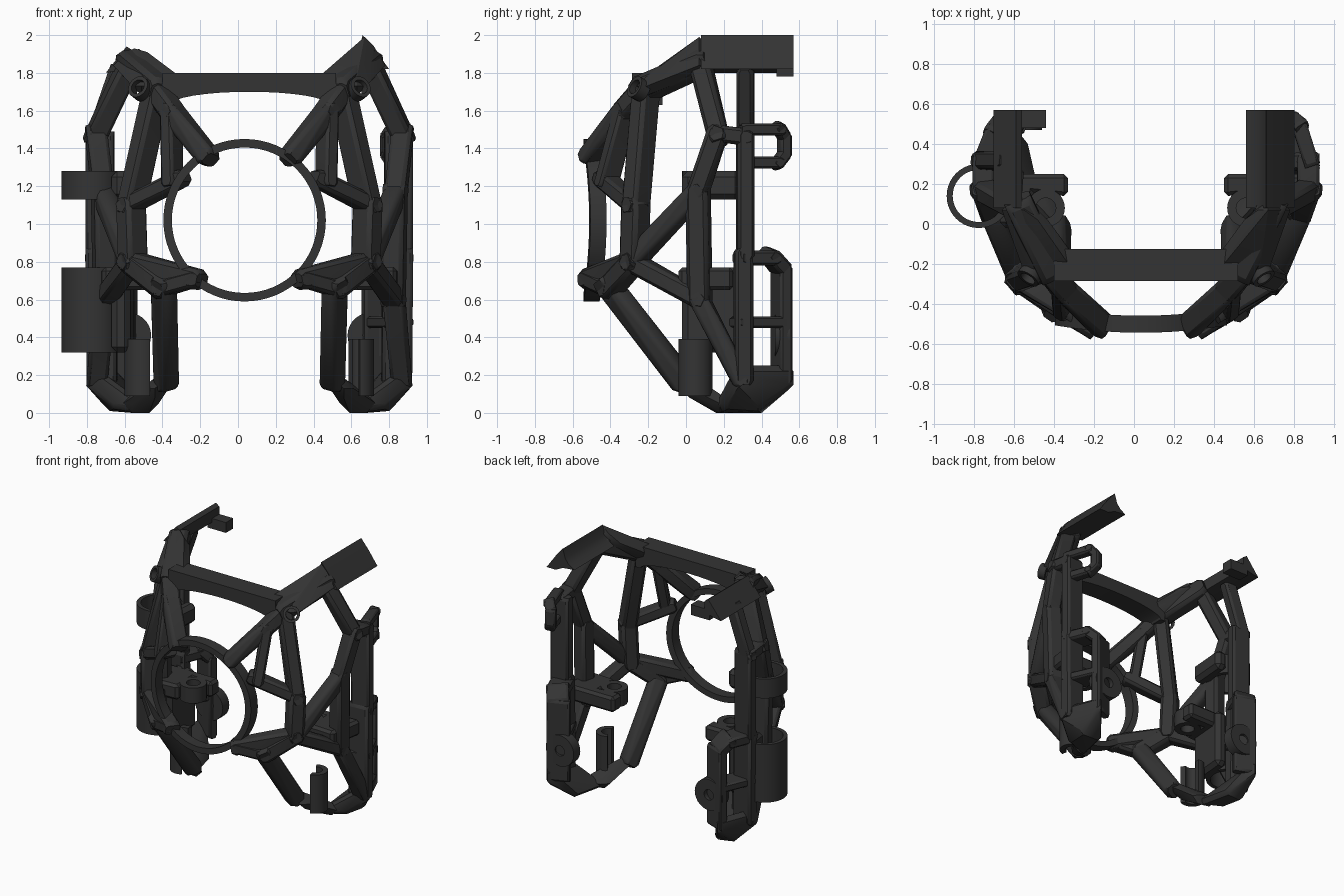
import bpy, bmesh, math
from mathutils import Vector

cube = bpy.data.objects.get("Cube")
if cube:
    bpy.data.objects.remove(cube, do_unlink=True)

MID = 0.06  # symmetry plane of the frame
mat = bpy.data.materials.new("charcoal plastic")
mat.use_nodes = True
COL = (0.034, 0.034, 0.034, 1)
mat.diffuse_color = COL
mat.node_tree.nodes["Principled BSDF"].inputs["Base Color"].default_value = COL


def finish(bm, name):
    bmesh.ops.recalc_face_normals(bm, faces=bm.faces[:])
    me = bpy.data.meshes.new(name)
    bm.to_mesh(me)
    bm.free()
    me.materials.append(mat)
    ob = bpy.data.objects.new(name, me)
    bpy.context.collection.objects.link(ob)
    bpy.ops.object.select_all(action='DESELECT')
    bpy.context.view_layer.objects.active = ob
    ob.select_set(True)
    bpy.ops.object.shade_smooth_by_angle(angle=math.radians(30))


def wrap(bm, points):
    """Add the convex hull of the points."""
    verts = [bm.verts.new(p) for p in points]
    res = bmesh.ops.convex_hull(bm, input=verts)
    junk = {g for g in res["geom_interior"] + res["geom_unused"] if isinstance(g, bmesh.types.BMVert)}
    bmesh.ops.delete(bm, geom=list(junk), context='VERTS')


def struts(name, paths, s=1):
    """Flat chamfered bars lying just under the cage skin.
    Each path: half width, depth, then (offset from the middle, y, z) points on the skin."""
    bm = bmesh.new()
    for w, d, *pts in paths:
        pts = [Vector((MID + s * u, y, z)) for u, y, z in pts]
        k = 0.35 * w
        loop = [(w - k, 0), (w, -k), (w, k - d), (w - k, -d)]
        loop += [(-i, j) for i, j in loop]
        for a, b in zip(pts, pts[1:]):
            t = (b - a).normalized()
            ends = []
            for p, way in ((a, -1), (b, 1)):
                n = Vector((p.x - MID, p.y - 0.25, 0))
                n = (n - t * n.dot(t)).normalized()
                side = t.cross(n)
                for shrink, reach in ((1, 0.15), (0.65, 0.65)):
                    ends += [p + side * i * shrink + n * j + t * way * reach * w for i, j in loop]
            wrap(bm, ends)
    finish(bm, name)


def chunk(name, r, pts, s=1):
    """Solid block with small chamfers at its corner points."""
    axes = [Vector(v) * r for v in ((1, 0, 0), (0, 1, 0), (0, 0, 1))]
    bm = bmesh.new()
    wrap(bm, [Vector((MID + s * u, y, z)) + v * k for u, y, z in pts for v in axes for k in (1, -1)])
    finish(bm, name)


def tube(name, centre, outer, inner, length, axis=(0, 0, 1), start=0, sweep=360, steps=40, bend=0):
    """Ring of rectangular section; bend pulls its sides towards the back."""
    bm = bmesh.new()
    full = sweep == 360
    turn = Vector(axis).to_track_quat('Z', 'Y').to_matrix()
    rows = []
    for i in range(steps + (not full)):
        a = math.radians(start + sweep * i / steps)
        row = []
        for r, h in ((inner, -1), (outer, -1), (outer, 1), (inner, 1)):
            p = turn @ Vector((r * math.cos(a), r * math.sin(a), h * length / 2))
            p.y += bend * p.x * p.x
            row.append(bm.verts.new(p + Vector(centre)))
        rows.append(row)
    for p, q in zip(rows, rows[1:] + (rows[:1] if full else [])):
        for j in range(4):
            k = (j + 1) % 4
            bm.faces.new((p[j], p[k], q[k], q[j]))
    if not full:
        bm.faces.new(rows[0])
        bm.faces.new(rows[-1])
    finish(bm, name)


def prism(name, profile, y0, y1, s=1):
    """Profile of (offset, z) points extruded along y."""
    bm = bmesh.new()
    f = bm.faces.new([bm.verts.new((MID + s * u, y0, z)) for u, z in profile])
    ext = bmesh.ops.extrude_face_region(bm, geom=[f])
    moved = [g for g in ext["geom"] if isinstance(g, bmesh.types.BMVert)]
    bmesh.ops.translate(bm, verts=moved, vec=(0, y1 - y0, 0))
    finish(bm, name)


# Front ring, curved round the cage
tube("front_ring", (0.035, -0.5, 1.02), 0.43, 0.385, 0.085, (0, -1, 0), steps=64, bend=0.2)

# Arched top crossbar
arch = [(0.42 * math.cos(t), 1.63 + 0.07 * math.sin(t)) for t in (math.pi * k / 16 for k in range(17))]
prism("top_crossbar", [(-0.46, 1.63), (-0.46, 1.8), (0.46, 1.8), (0.46, 1.63)] + arch, -0.285, -0.125)

# Shared joints on the skin of the cage
CORNER, CROWN = (0.54, -0.26, 1.72), (0.69, 0.06, 1.85)
BRACE, RING_TOP = (0.45, -0.37, 1.60), (0.255, -0.55, 1.375)
RING_SIDE, KNEE = (0.44, -0.47, 1.23), (0.68, -0.31, 1.10)
HIP, RING_LOW = (0.67, -0.32, 0.80), (0.31, -0.555, 0.71)
LEG_TOP, LEG_FOOT = (0.49, -0.45, 0.66), (0.49, -0.04, 0.16)
BACK, SHOULDER = (0.83, 0.05, 1.17), (0.865, 0.16, 1.48)
FLANK, HEEL = (0.82, 0.06, 0.60), (0.86, 0.29, 0.18)

for s, side in ((1, "left"), (-1, "right")):
    # Cage struts
    struts(side + "_front_struts", [
        (0.055, 0.12, CORNER, BRACE, RING_TOP), (0.04, 0.12, BRACE, RING_SIDE),
        (0.055, 0.14, CORNER, KNEE), (0.045, 0.11, (0.39, -0.48, 1.24), KNEE),
        (0.06, 0.14, KNEE, HIP), (0.055, 0.11, HIP, RING_LOW), (0.06, 0.12, HIP, LEG_TOP),
        (0.045, 0.10, RING_LOW, LEG_TOP), (0.065, 0.11, LEG_TOP, LEG_FOOT)], s)
    struts(side + "_side_struts", [
        (0.055, 0.11, HIP, BACK, SHOULDER, CROWN), (0.06, 0.12, BACK, FLANK),
        (0.05, 0.11, HIP, FLANK, HEEL), (0.07, 0.14, CORNER, CROWN),
        (0.045, 0.11, SHOULDER, (0.865, 0.32, 1.46)),
        (0.045, 0.15, (0.865, 0.32, 1.46), (0.865, 0.32, 0.84))], s)

    # Top arm, corner gusset and screw collar
    drop = 0 if s > 0 else 0.06
    if s > 0:
        section = [(0.50, 1.86), (0.55, 1.89), (0.58, 1.93), (0.60, 2.0),
                   (0.66, 1.93), (0.74, 1.82), (0.66, 1.82), (0.60, 1.85)]
    else:
        section = [(0.62, 1.83), (0.62, 1.92), (0.65, 1.94), (0.76, 1.80), (0.70, 1.81)]
    prism(side + "_top_arm", section, 0.08, 0.57, s)
    chunk(side + "_corner_gusset", 0.05, [
        (0.38, -0.21, 1.74), (0.57, -0.21, 1.73), (0.40, -0.17, 1.73), (0.54, 0.02, 1.86),
        (0.61, 0.07, 1.94 - drop), (0.67, 0.07, 1.84)], s)
    tube(side + "_screw_collar", (MID + s * 0.575, -0.25, 1.715), 0.06, 0.04, 0.06,
         (s * 0.5, -0.75, 0.4), steps=20)

    # Slotted rear plate and solid foot
    struts(side + "_rear_plate", [
        (0.05, 0.16, (0.865, 0.31, 0.84), (0.86, 0.31, 0.18)),
        (0.035, 0.17, (0.76, 0.535, 0.76), (0.76, 0.535, 0.18)),
        (0.04, 0.16, (0.86, 0.33, 0.82), (0.80, 0.48, 0.82), (0.76, 0.535, 0.76)),
        (0.03, 0.16, (0.86, 0.31, 0.48), (0.76, 0.535, 0.48))], s)
    chunk(side + "_rear_foot", 0.03, [
        (0.83, 0.28, 0.22), (0.73, 0.54, 0.22), (0.83, 0.28, 0.14), (0.73, 0.54, 0.15),
        (0.57, 0.18, 0.03), (0.62, 0.40, 0.03), (0.74, 0.38, 0.04), (0.72, 0.22, 0.05)], s)
    chunk(side + "_bottom_rail", 0.05, [
        (0.45, 0.0, 0.17), (0.50, 0.02, 0.13), (0.53, 0.16, 0.05), (0.62, 0.18, 0.05)], s)

    # Rear screw ear and lower post
    tube(side + "_rear_ear", (MID + s * 0.64, 0.51, 0.41), 0.12, 0.04, 0.08, (0, 1, 0), steps=28)
    tube(side + "_lower_post", (MID + s * 0.57, 0.05, 0.24), 0.09, 0.05, 0.3,
         start=100 if s > 0 else -100, sweep=200 if s > 0 else 220, steps=24)

    # Inner shelf with a bolt boss
    tube(side + "_shelf_boss", (MID + s * 0.50, 0.08, 0.71), 0.095, 0.05, 0.12, steps=28)
    chunk(side + "_shelf", 0.02, [(u, y, z) for z in (0.67, 0.75) for u, y in (
        (0.58, -0.01), (0.76, -0.02), (0.80, 0.23), (0.58, 0.23))], s)
    chunk(side + "_shelf_lip", 0.02, [(u, y, z) for z in (0.67, 0.75) for u, y in (
        (0.41, 0.16), (0.41, 0.23), (0.60, 0.23), (0.60, 0.18))], s)

# Slotted loop behind the left shoulder
struts("left_cable_loop", [(0.032, 0.075, (0.86, 0.32, 1.50), (0.80, 0.51, 1.50), (0.77, 0.535, 1.46),
                            (0.77, 0.535, 1.37), (0.80, 0.50, 1.325), (0.86, 0.32, 1.325))])

# Right side: tall bar, arm hook and the two pole clamps
struts("right_tall_bar", [(0.045, 0.1, (0.865, 0.32, 1.46), (0.74, 0.32, 1.82))], -1)
prism("right_arm_hook", [(0.50, 1.78), (0.50, 1.86), (0.66, 1.86), (0.66, 1.78)], 0.48, 0.57, -1)
for name, z, h in (("upper_pole_clamp", 1.205, 0.15), ("lower_pole_clamp", 0.545, 0.45)):
    tube(name, (-0.775, 0.14, z), 0.16, 0.13, h)
    chunk(name + "_mount", 0.03, [(u, y, z + k * (h / 2 - 0.03)) for k in (1, -1) for u, y in (
        (0.66, 0.01), (0.70, 0.01), (0.68, 0.26), (0.64, 0.26))], -1)
